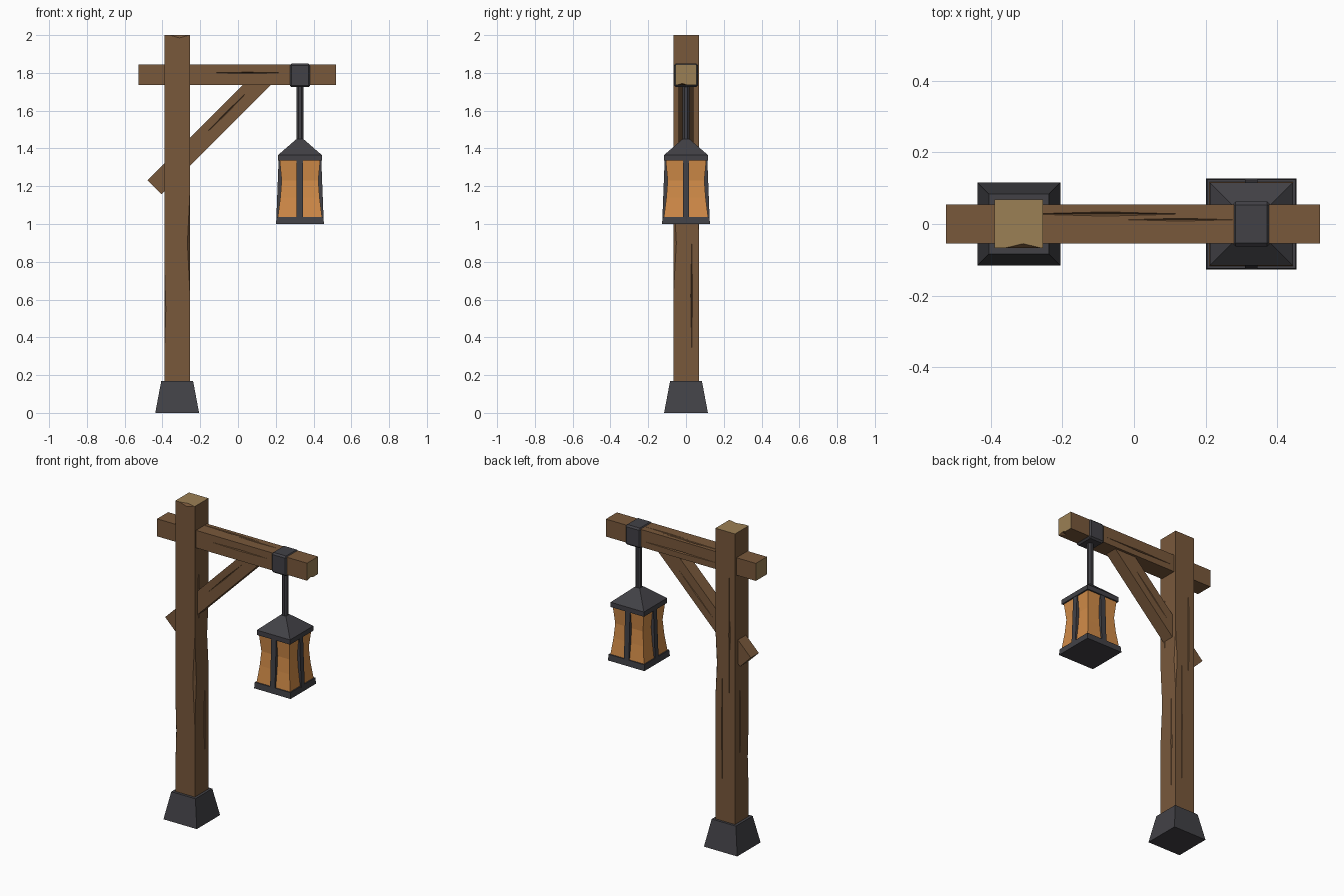
import bpy, bmesh, math
from mathutils import Matrix, Vector

if "Cube" in bpy.data.objects:
    bpy.data.objects.remove(bpy.data.objects["Cube"])


def material(name, rgb):
    m = bpy.data.materials.new(name)
    m.diffuse_color = (*rgb, 1)
    m.use_nodes = True
    m.node_tree.nodes["Principled BSDF"].inputs["Base Color"].default_value = m.diffuse_color
    return m


WOOD = material("brown_wood", (0.19, 0.098, 0.044))
END = material("end_grain", (0.33, 0.215, 0.09))
IRON = material("dark_iron", (0.054, 0.053, 0.061))
GLASS = material("amber_glass", (0.64, 0.26, 0.065))


def finish(name, bm, *mats):
    bmesh.ops.recalc_face_normals(bm, faces=bm.faces)
    me = bpy.data.meshes.new(name)
    bm.to_mesh(me)
    bm.free()
    for m in mats:
        me.materials.append(m)
    ob = bpy.data.objects.new(name, me)
    bpy.context.collection.objects.link(ob)
    return ob


def loft(name, cx, cy, levels, *mats):
    """Square sections (z, half width) joined from bottom to top."""
    bm = bmesh.new()
    rings = [[bm.verts.new((cx + sx * h, cy + sy * h, z))
              for sx, sy in ((-1, -1), (1, -1), (1, 1), (-1, 1))] for z, h in levels]
    bm.faces.new(rings[0])
    bm.faces.new(rings[-1])
    for a, b in zip(rings, rings[1:]):
        for i in range(4):
            j = (i + 1) % 4
            bm.faces.new((a[i], a[j], b[j], b[i]))
    return finish(name, bm, *mats)


def box(name, loc, size, *mats, tilt=0, bevel=0):
    bm = bmesh.new()
    bmesh.ops.create_cube(bm, size=1)
    bmesh.ops.scale(bm, vec=size, verts=bm.verts)
    if bevel:
        bmesh.ops.bevel(bm, geom=bm.edges[:], offset=bevel, segments=1, affect='EDGES')
    bmesh.ops.transform(bm, matrix=Matrix.Translation(loc) @ Matrix.Rotation(tilt, 4, 'Y'),
                        verts=bm.verts)
    return finish(name, bm, *mats)


def end_grain(ob, axis):
    """Pale wood on the faces across the grain."""
    for p in ob.data.polygons:
        if abs(p.normal.dot(Vector(axis))) > 0.9:
            p.material_index = 1


def carve(ob, cracks, tilt=0):
    """Cut long pointed splits and chips: (centre, radii)."""
    bm = bmesh.new()
    for loc, radii in cracks:
        bmesh.ops.create_uvsphere(bm, u_segments=4, v_segments=2, radius=1,
                                  matrix=Matrix.Translation(loc) @ Matrix.Rotation(tilt, 4, 'Y')
                                  @ Matrix.Diagonal((*radii, 1)))
    cutter = finish("crack_cutter", bm, WOOD)
    cutter.hide_render = True
    mod = ob.modifiers.new("cracks", 'BOOLEAN')
    mod.operation = 'DIFFERENCE'
    mod.solver = 'EXACT'
    mod.object = cutter
    bpy.context.view_layer.objects.active = ob
    bpy.ops.object.modifier_apply(modifier=mod.name)
    bpy.data.objects.remove(cutter)


# Post and its iron foot
PX = -0.322
loft("post_foot", PX, 0, [(0, 0.116), (0.17, 0.084)], IRON)
post = loft("post", PX, 0.001, [(0.1, 0.068), (2.0, 0.068)], WOOD, END)
end_grain(post, (0, 0, 1))
carve(post, [
    ((-0.254, -0.067, 0.90), (0.014, 0.016, 0.28)),
    ((-0.254, -0.03, 1.42), (0.012, 0.006, 0.22)),
    ((-0.254, 0.03, 0.62), (0.012, 0.005, 0.3)),
    ((-0.254, 0.069, 1.15), (0.012, 0.014, 0.2)),
    ((-0.30, 0.069, 0.75), (0.004, 0.012, 0.4)),
    ((-0.35, 0.069, 1.35), (0.004, 0.012, 0.4)),
    ((-0.39, 0.02, 0.80), (0.01, 0.005, 0.35)),
    ((-0.39, -0.067, 0.55), (0.008, 0.010, 0.25)),
    ((-0.31, -0.067, 2.0), (0.05, 0.012, 0.015)),
])

# Cross beam
beam = box("cross_beam", (-0.003, 0, 1.79), (1.045, 0.11, 0.11), WOOD, END)
end_grain(beam, (1, 0, 0))
carve(beam, [
    ((-0.08, 0.028, 1.845), (0.22, 0.006, 0.012)),
    ((0.13, 0.012, 1.845), (0.15, 0.004, 0.010)),
    ((0.05, -0.055, 1.80), (0.20, 0.010, 0.004)),
    ((0.00, 0.055, 1.775), (0.25, 0.010, 0.005)),
    ((0.52, -0.02, 1.735), (0.03, 0.03, 0.010)),
])

# Diagonal brace, let into the beam and through the post
TILT = -math.pi / 4
brace = box("diagonal_brace", (-0.1445, 0, 1.4925), (0.841, 0.08, 0.106), WOOD, END, tilt=TILT)
end_grain(brace, (0.7071, 0, 0.7071))
carve(brace, [
    ((-0.06, -0.04, 1.59), (0.17, 0.008, 0.004)),
    ((-0.10, 0.04, 1.53), (0.17, 0.008, 0.004)),
], tilt=TILT)

# Iron strap and hanging rod
LX = 0.328
box("beam_strap", (LX, 0, 1.787), (0.108, 0.126, 0.126), IRON, bevel=0.010)
bm = bmesh.new()
bmesh.ops.create_cone(bm, cap_ends=True, segments=8, radius1=0.019, radius2=0.019, depth=0.32,
                      matrix=Matrix.Translation((LX, 0, 1.58)) @ Matrix.Rotation(math.pi / 8, 4, 'Z'))
finish("hanging_rod", bm, IRON)

# Lantern: roof, floor plate and pinched glass
loft("lantern_roof", LX, 0, [(1.335, 0.116), (1.365, 0.116), (1.45, 0.018)], IRON)
loft("lantern_floor", LX, 0, [(1.0, 0.127), (1.038, 0.124)], IRON)
loft("lantern_glass", LX, 0, [(1.02, 0.119), (1.14, 0.104), (1.23, 0.097), (1.345, 0.108)], GLASS)

# Upright bar in the middle of each lantern side
for k in range(4):
    bm = bmesh.new()
    side = [[bm.verts.new((r, y, z)) for r, z in
             ((0.08, 1.03), (0.125, 1.03), (0.113, 1.34), (0.08, 1.34))] for y in (-0.017, 0.017)]
    for s in side:
        bm.faces.new(s)
    for i in range(4):
        j = (i + 1) % 4
        bm.faces.new((side[0][i], side[0][j], side[1][j], side[1][i]))
    bmesh.ops.transform(bm, matrix=Matrix.Translation((LX, 0, 0)) @ Matrix.Rotation(k * math.pi / 2, 4, 'Z'),
                        verts=bm.verts)
    finish(f"lantern_bar_{k + 1}", bm, IRON)
